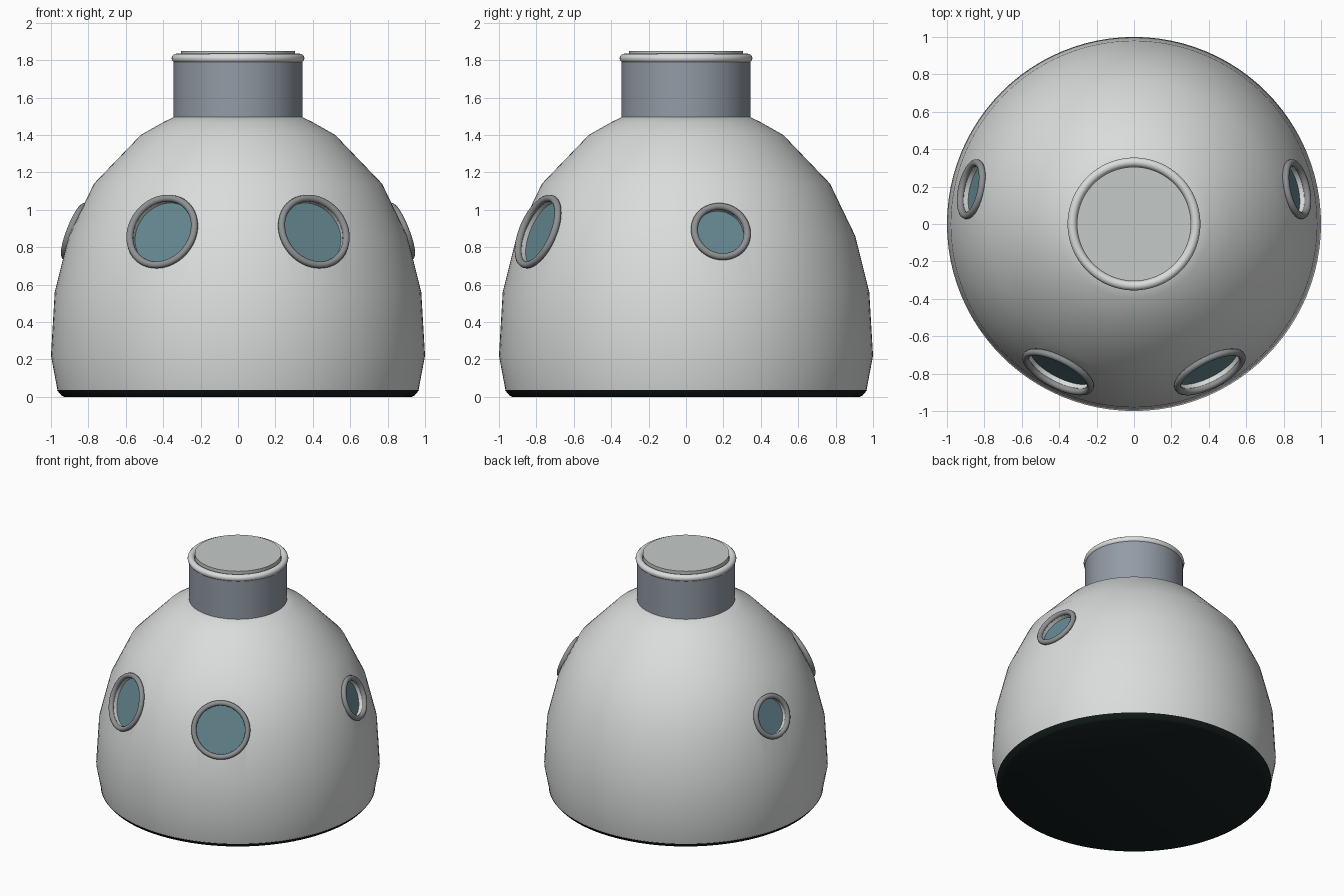
import bpy, bmesh, math
from mathutils import Vector

if "Cube" in bpy.data.objects:
    bpy.data.objects.remove(bpy.data.objects["Cube"])

def material(name, r, g, b):
    m = bpy.data.materials.new(name)
    m.diffuse_color = (r, g, b, 1)
    m.use_nodes = True
    m.node_tree.nodes["Principled BSDF"].inputs["Base Color"].default_value = m.diffuse_color
    return m

WHITE = material("hull white", 0.70, 0.72, 0.71)
STEEL = material("neck blue grey", 0.29, 0.33, 0.38)
FRAME = material("frame grey", 0.27, 0.28, 0.29)
GLASS = material("window teal", 0.13, 0.24, 0.28)
HATCH = material("hatch grey", 0.56, 0.59, 0.58)
DARK = material("heat shield black", 0.008, 0.014, 0.014)

def smooth(ob, angle=40):
    bpy.ops.object.select_all(action='DESELECT')
    ob.select_set(True)
    bpy.context.view_layer.objects.active = ob
    bpy.ops.object.shade_smooth_by_angle(angle=math.radians(angle))

def lathe(name, profile, mat, segments=96, closed=False):
    """Revolve (radius, z) points around z; open profiles get end caps."""
    bm = bmesh.new()
    rings = []
    for r, z in profile:
        rings.append([bm.verts.new((r * math.cos(a), r * math.sin(a), z))
                      for a in (2 * math.pi * i / segments for i in range(segments))])
    pairs = list(zip(rings, rings[1:]))
    if closed:
        pairs.append((rings[-1], rings[0]))
    for a, b in pairs:
        for i in range(segments):
            j = (i + 1) % segments
            bm.faces.new((a[i], a[j], b[j], b[i]))
    if not closed:
        bm.faces.new(rings[0][::-1])
        bm.faces.new(rings[-1])
    bmesh.ops.recalc_face_normals(bm, faces=bm.faces)
    me = bpy.data.meshes.new(name)
    bm.to_mesh(me)
    bm.free()
    me.materials.append(mat)
    ob = bpy.data.objects.new(name, me)
    bpy.context.collection.objects.link(ob)
    return ob

def tube(name, radius, thick, z, mat, sides=12, segments=96):
    """Round ring lying in the xy plane."""
    pts = [(radius + thick * math.cos(2 * math.pi * k / sides),
            z + thick * math.sin(2 * math.pi * k / sides)) for k in range(sides)]
    return lathe(name, pts, mat, segments, closed=True)

# Hull and heat shield
hull = lathe("hull", [(0.965, 0.035), (1.0, 0.22), (0.98, 0.56), (0.905, 0.86),
                      (0.77, 1.14), (0.52, 1.40), (0.40, 1.468), (0.335, 1.50)], WHITE)
shield = lathe("heat_shield", [(0.93, 0.0), (0.945, 0.008), (0.968, 0.036)], DARK)

# Docking neck, rim and hatch
neck = lathe("docking_neck", [(0.345, 1.46), (0.345, 1.80)], STEEL)
rim = tube("neck_rim", 0.33, 0.025, 1.81, WHITE)
hatch = lathe("hatch", [(0.305, 1.79), (0.305, 1.85)], HATCH)

# Windows: recess cut into the hull, a frame ring and a glass disc
cutters = []
ELEV = math.radians(21)
windows = [("front", 0.405, -0.79, 0.21), ("side", 0.873, 0.187, 0.163)]
for label, wx, wy, radius in windows:
    for side, sx in (("left", -1), ("right", 1)):
        flat = Vector((sx * wx, wy, 0)).normalized()
        normal = flat * math.cos(ELEV) + Vector((0, 0, math.sin(ELEV)))
        rot = normal.to_track_quat('Z', 'Y')
        inner = radius - 0.031
        tag = f"{label}_{side}"
        frame = tube(f"window_frame_{tag}", radius - 0.019, 0.019, -0.004, FRAME, 10, 64)
        glass = lathe(f"window_glass_{tag}", [(inner, -0.052), (inner, -0.044)], GLASS, 64)
        cutter = lathe(f"window_cutter_{tag}", [(inner, -0.050), (inner, 0.1)], WHITE, 64)
        cutter.hide_render = True
        cutters.append(cutter)
        for ob in (frame, glass, cutter):
            ob.rotation_mode = 'QUATERNION'
            ob.rotation_quaternion = rot
            ob.location = flat * 0.893 + Vector((0, 0, 0.885))
        smooth(frame)
        smooth(glass)

# Apply the window cuts, then remove the helpers
for cutter in cutters:
    mod = hull.modifiers.new("window cut", 'BOOLEAN')
    mod.operation = 'DIFFERENCE'
    mod.solver = 'EXACT'
    mod.object = cutter
bpy.context.view_layer.update()
cut_mesh = bpy.data.meshes.new_from_object(
    hull.evaluated_get(bpy.context.evaluated_depsgraph_get()))
hull.modifiers.clear()
hull.data = cut_mesh
for cutter in cutters:
    bpy.data.objects.remove(cutter)

for ob in (hull, shield, neck, rim, hatch):
    smooth(ob)
